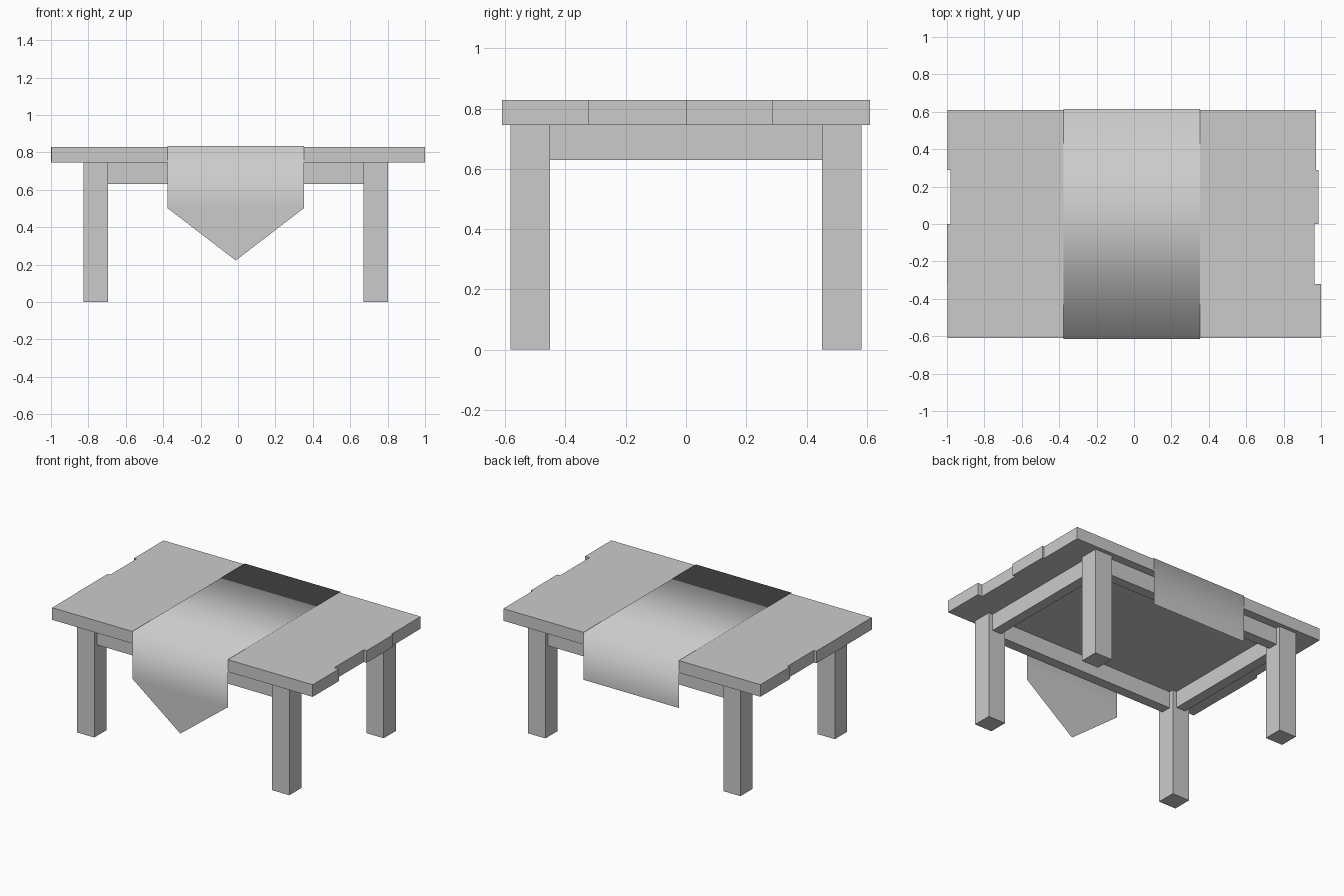
import bpy, bmesh

if "Cube" in bpy.data.objects:
    bpy.data.objects.remove(bpy.data.objects["Cube"])

CX = -0.012            # centre of the frame in x
TOP, UNDER = 0.829, 0.745


def box(name, lo, hi):
    bm = bmesh.new()
    bmesh.ops.create_cube(bm, size=1)
    for v in bm.verts:
        v.co = [(l + h) / 2 + c * (h - l) for l, h, c in zip(lo, hi, v.co)]
    me = bpy.data.meshes.new(name)
    bm.to_mesh(me)
    bm.free()
    ob = bpy.data.objects.new(name, me)
    bpy.context.collection.objects.link(ob)
    return ob


# table top planks: y start, y end, x left, x right
planks = [(-0.61, -0.322, -0.998, 1.0), (-0.322, 0.0, -1.0, 0.965),
          (0.0, 0.288, -0.98, 0.987), (0.288, 0.61, -0.998, 0.974)]
for i, (y0, y1, x0, x1) in enumerate(planks):
    box(f"top_plank_{i + 1}", (x0, y0, UNDER), (x1, y1, TOP))

# four square legs
LX, LY, H = 0.748, 0.517, 0.066
for sx, xn in ((-1, "left"), (1, "right")):
    for sy, yn in ((-1, "front"), (1, "back")):
        x, y = CX + sx * LX, sy * LY
        box(f"{yn}_{xn}_leg", (x - H, y - H, 0), (x + H, y + H, UNDER))

# aprons between the legs
T, Z = 0.035, 0.63
for s, n in ((-1, "front"), (1, "back")):
    box(f"{n}_apron", (CX - LX + H, s * LY - T, Z), (CX + LX - H, s * LY + T, UNDER))
for s, n in ((-1, "left"), (1, "right")):
    x = CX + s * LX
    box(f"{n}_apron", (x - T, -LY + H, Z), (x + T, LY - H, UNDER))

# cloth runner: thin sheet with a pointed front flap and straight back flap
W, Y, ZT, ZB = 0.366, 0.615, 0.833, 0.503
rows = [(-Y, ZB), (-Y, ZT), (Y, ZT), (Y, ZB)]
bm = bmesh.new()
grid = [[bm.verts.new((CX + s * W, y, z)) for s in (-1, 1)] for y, z in rows]
for a, b in zip(grid, grid[1:]):
    bm.faces.new((a[0], a[1], b[1], b[0]))
tip = bm.verts.new((CX, -Y, 0.222))
bm.faces.new((tip, grid[0][1], grid[0][0]))
for f in bm.faces:
    f.smooth = True
me = bpy.data.meshes.new("cloth_runner")
bm.to_mesh(me)
bm.free()
bpy.context.collection.objects.link(bpy.data.objects.new("cloth_runner", me))
